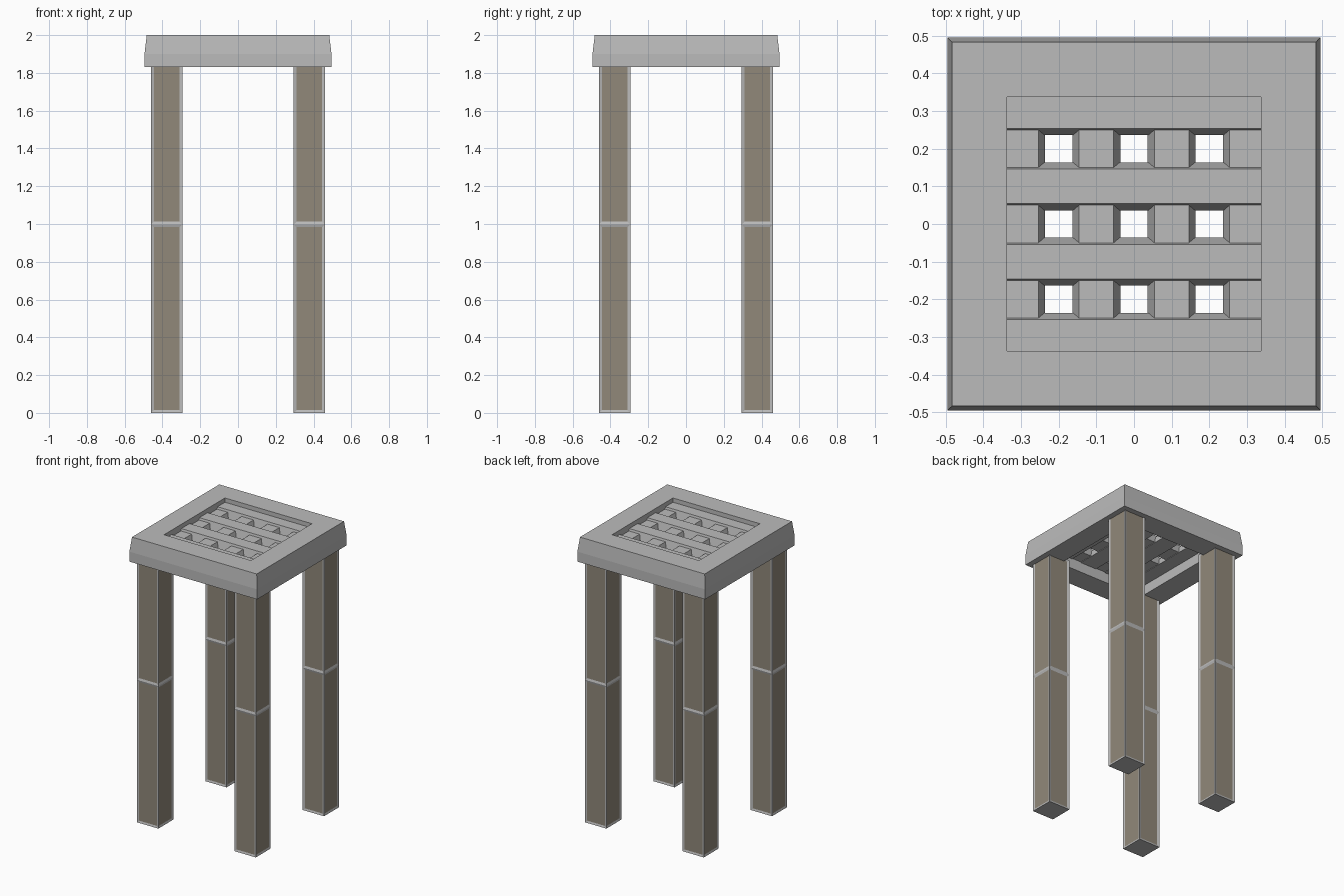
import bpy
import bmesh

if "Cube" in bpy.data.objects:
    bpy.data.objects.remove(bpy.data.objects["Cube"], do_unlink=True)


def material(name, rgb):
    mat = bpy.data.materials.new(name)
    mat.use_nodes = True
    mat.diffuse_color = (*rgb, 1)
    mat.node_tree.nodes["Principled BSDF"].inputs["Base Color"].default_value = (*rgb, 1)
    return mat


GREY = material("stone grey", (0.5, 0.5, 0.5))
BROWN = material("panel brown", (0.285, 0.25, 0.195))


def finish(bm, name, *mats):
    bmesh.ops.recalc_face_normals(bm, faces=bm.faces[:])
    mesh = bpy.data.meshes.new(name)
    bm.to_mesh(mesh)
    bm.free()
    for mat in mats:
        mesh.materials.append(mat)
    obj = bpy.data.objects.new(name, mesh)
    bpy.context.collection.objects.link(obj)
    return obj


def square(bm, half, z, cx=0, cy=0):
    corners = ((-1, -1), (1, -1), (1, 1), (-1, 1))
    return [bm.verts.new((cx + sx * half, cy + sy * half, z)) for sx, sy in corners]


def bridge(bm, lower, upper):
    n = len(lower)
    return [bm.faces.new((lower[i], lower[(i + 1) % n], upper[(i + 1) % n], upper[i]))
            for i in range(n)]


# Top frame: sloped outer rim around a square opening
bm = bmesh.new()
section = [(0.495, 1.83), (0.495, 1.9), (0.483, 2.0), (0.337, 2.0), (0.337, 1.83)]
rings = [square(bm, half, z) for half, z in section]
for a, b in zip(rings, rings[1:] + rings[:1]):
    bridge(bm, a, b)
finish(bm, "top_frame", GREY)


# Grille: two crossing sets of tapered bars that leave funnel-shaped holes
def tapered_bar(name, centre, along_x, bottom, top):
    bm = bmesh.new()
    profile = [(-0.064, bottom), (0.064, bottom), (0.046, top), (-0.046, top)]
    ends = []
    for end in (-0.345, 0.345):
        ends.append([bm.verts.new((end, centre + w, z) if along_x else (centre + w, end, z))
                     for w, z in profile])
    bridge(bm, *ends)
    for loop in ends:
        bm.faces.new(loop)
    finish(bm, name, GREY)


for i, centre in enumerate((-0.3, -0.1, 0.1, 0.3), 1):
    tapered_bar(f"grille_slat_{i}", centre, True, 1.905, 1.97)
    tapered_bar(f"grille_crossbar_{i}", centre, False, 1.9, 1.955)


# Legs: grey posts with two recessed brown panels on every side
def leg(name, cx, cy):
    bm = bmesh.new()
    rings = [square(bm, 0.0825, z, cx, cy) for z in (0, 0.998, 1.85)]
    sides = bridge(bm, rings[0], rings[1]) + bridge(bm, rings[1], rings[2])
    bm.faces.new(rings[0][::-1])
    bm.faces.new(rings[2])
    bmesh.ops.recalc_face_normals(bm, faces=bm.faces[:])
    bmesh.ops.inset_individual(bm, faces=sides, thickness=0.02, depth=-0.004)
    for face in sides:
        face.material_index = 1
    finish(bm, name, GREY, BROWN)


for side, sx in (("left", 1), ("right", -1)):
    for end, sy in (("front", -1), ("back", 1)):
        leg(f"{end}_{side}_leg", sx * 0.3775, sy * 0.3775)
